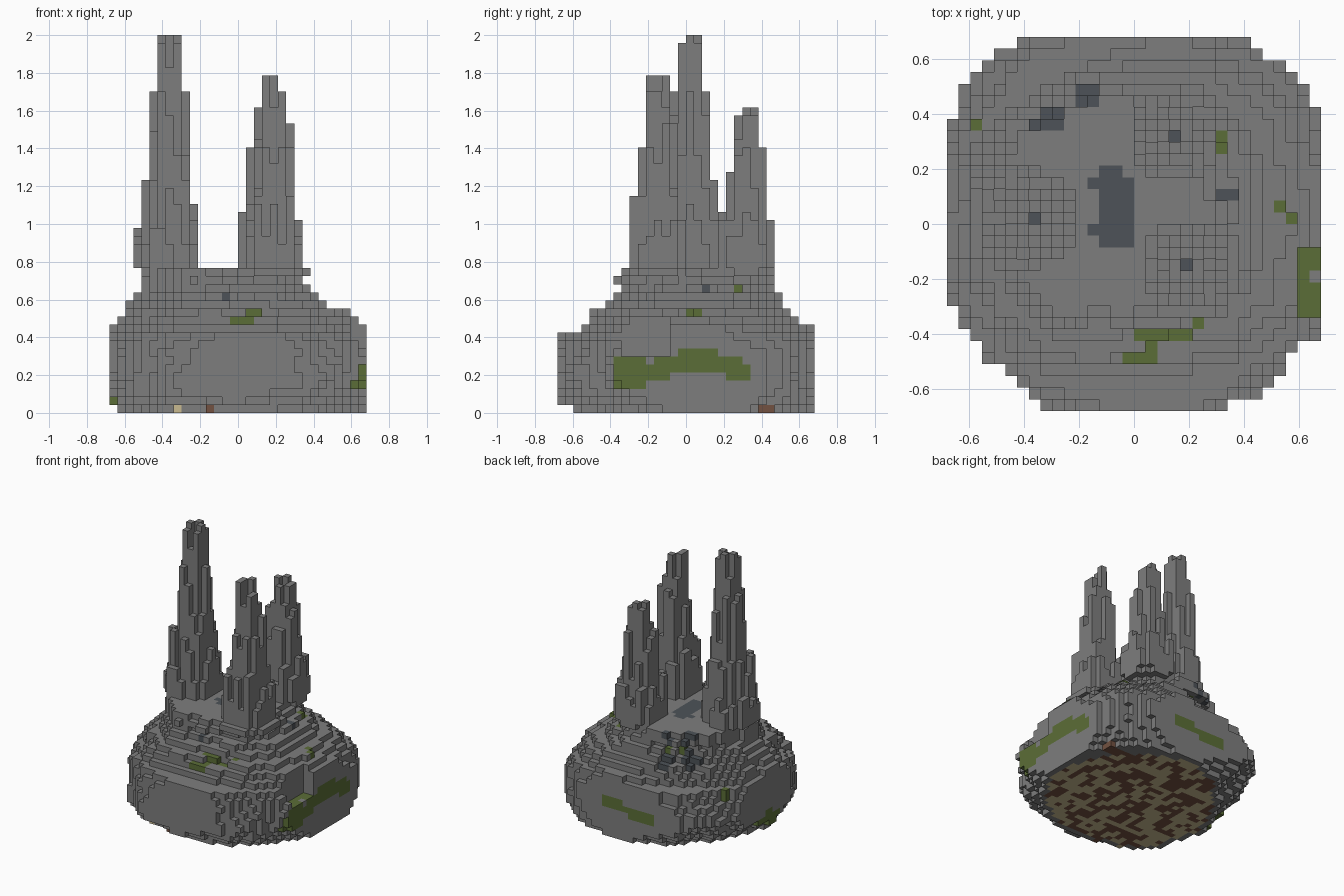
import bpy, bmesh, math, random
from mathutils import Vector, noise

random.seed(7)
cube = bpy.data.objects.get("Cube")
if cube:
    bpy.data.objects.remove(cube)

HALF = 16                 # half width of the grid in blocks
V = 2 / 47                # block size

COLOURS = {
    "stone grey": (0.208, 0.208, 0.208),
    "moss green": (0.105, 0.155, 0.038),
    "vent slate": (0.075, 0.086, 0.098),
    "bed sand": (0.58, 0.49, 0.28),
    "bed brown": (0.17, 0.083, 0.052),
}
STONE, MOSS, SLATE, SAND, BROWN = range(5)
materials = []
for name, rgb in COLOURS.items():
    m = bpy.data.materials.new(name)
    m.use_nodes = True
    m.diffuse_color = (*rgb, 1)
    bsdf = m.node_tree.nodes["Principled BSDF"]
    bsdf.inputs["Base Color"].default_value = (*rgb, 1)
    bsdf.inputs["Roughness"].default_value = 0.9
    materials.append(m)


def centre(c):
    return Vector(((c[0] - HALF + 0.5) * V, (c[1] - HALF + 0.5) * V, (c[2] + 0.5) * V))


def inside(p, box):
    return all(lo <= v <= hi for v, (lo, hi) in zip(p, box))


# Mound outline: height and radius
PROFILE = [(0, 0.63), (0.06, 0.68), (0.12, 0.73), (0.2, 0.765), (0.3, 0.755), (0.42, 0.705),
           (0.49, 0.64), (0.57, 0.54), (0.66, 0.44), (0.77, 0.38)]
# Directions and depths of hollows in the upper slope: front ledge and back gully
HOLLOWS = [(0.2 - math.pi / 2, 0.1), (2.05, 0.09)]
LEDGE_CUT = ((0.6, 0.7), (-0.36, -0.08), (0.31, 0.6))


def mound_radius(z):
    for (z0, r0), (z1, r1) in zip(PROFILE, PROFILE[1:]):
        if z <= z1:
            return r0 + (r1 - r0) * (z - z0) / (z1 - z0)


# Rounded mound, clipped by the square grid, leaning back at the top
def in_mound(c):
    p = centre(c)
    lean = max(0, p.z - 0.47)
    x, y = p.x - 0.02 + 0.45 * lean, p.y - 0.02 - 0.15 * lean
    angle = math.atan2(y, x)
    radius = mound_radius(p.z) + 0.06 * noise.noise(p * 6)
    if p.z < 0.17:
        radius += (1 - p.z / 0.17) * (0.05 * math.sin(2 * angle) + 0.03 * math.cos(angle))
    elif 0.42 < p.z < 0.68:
        for direction, depth in HOLLOWS:
            radius -= depth * max(0, math.cos(angle - direction)) ** 5
    return math.hypot(x, y) < radius and not inside(p, LEDGE_CUT)


mound = {}
for i in range(2 * HALF):
    for j in range(2 * HALF):
        for k in range(18):
            if in_mound((i, j, k)):
                mound[i, j, k] = STONE

# Slate crescent on the plateau and mottled bed on the underside
for (i, j, k) in list(mound):
    p = centre((i, j, k))
    if k == 17 and p.x < 0 and math.hypot(p.x + 0.08, (p.y - 0.06) * 0.75) < 0.11:
        if math.hypot(p.x + 0.21, p.y - 0.06) > 0.08:
            mound[i, j, k] = SLATE
    if k == 0:
        inner = all((i + a, j + b, 0) in mound for a, b in ((1, 0), (-1, 0), (0, 1), (0, -1)))
        if inner and math.hypot(p.x, p.y) < 0.63:
            mound[i, j, k] = SAND if noise.noise(Vector((p.x, p.y, 0.3)) * 14) > 0 else BROWN
        elif p.y < 0 and i in (8, 12):             # bed showing at the front rim
            mound[i, j, k] = SAND if i == 8 else BROWN
        elif p.x > 0 and j in (25, 26):            # bed showing at the left rim
            mound[i, j, k] = BROWN

# Hollow spires: grid position, tallest block per ring, base disc radius
SPIRES = {
    "tall_spire": (7, 16, (47, 40, 29, 23), 2.6),
    "front_spire": (20, 12, (42, 36, 27), 4.6),
    "back_spire": (19, 23, (38, 33, 25), 3.2),
}
spires = {}
for name, (ci, cj, rings, disc) in SPIRES.items():
    cells = {}
    for di in range(-5, 6):
        for dj in range(-5, 6):
            d = math.hypot(di, dj)
            ring = max(1, math.floor(d + 0.35))
            if d < disc:
                cells[ci + di, cj + dj, 17] = STONE
            if d > 0 and ring <= len(rings) and not (ring == 4 and di > 0):
                drop = random.choice((0, 1, 2, 4) if ring == 1 else (0, 1, 3, 5, 8))
                if (di, dj) == (0, 1):             # one full-height block by the opening
                    drop = 0
                for k in range(18, max(21, rings[ring - 1] - drop)):
                    cells[ci + di, cj + dj, k] = STONE
    cells[ci, cj, 17] = SLATE
    spires[name] = cells
    for c in cells:
        mound.pop(c, None)

solid = set(mound)
for cells in spires.values():
    solid |= set(cells)

STEPS = [Vector(s) for s in ((1, 0, 0), (-1, 0, 0), (0, 1, 0), (0, -1, 0), (0, 0, 1), (0, 0, -1))]


def neighbour(c, s):
    return tuple(int(a + b) for a, b in zip(c, s))


# Moss on the stepped ledges, as boxes of influence
LEDGES = [
    ((0.0, 0.21), (-0.44, -0.37), (0.41, 0.58)),
    ((-0.05, 0.1), (-0.5, -0.42), (0.41, 0.53)),
    ((0.2, 0.25), (-0.39, -0.33), (0.45, 0.6)),
    ((0.52, 0.68), (-0.4, -0.2), (0.13, 0.31)),
    ((0.6, 0.68), (-0.2, -0.08), (0.2, 0.31)),
    ((-0.26, -0.12), (0.34, 0.39), (0.45, 0.72)),
    ((-0.18, -0.12), (0.38, 0.43), (0.45, 0.72)),
    ((0.29, 0.34), (0.26, 0.35), (0.4, 0.7)),
    ((0.5, 0.55), (0.04, 0.08), (0.4, 0.6)),
    ((0.55, 0.6), (0.0, 0.04), (0.4, 0.6)),
    ((-0.6, -0.56), (0.34, 0.39), (0.3, 0.6)),
]


def mossy(c):
    p = centre(c)
    if c[0] == 31 and -0.2 < p.y < 0.32:           # band on the left wall
        return abs(p.z - 0.24 - 0.04 * math.cos((p.y - 0.07) * 9)) < 0.055
    if c[1] == 31 and -0.22 < p.x < 0.2:           # band on the back wall
        return abs(p.z - 0.23 - 0.15 * p.x) < 0.04
    if c[0] == 0 and abs(p.y) < 0.14:              # low patch on the right wall
        return p.z < 0.17 - abs(p.y) * 0.4
    return any(inside(p, b) for b in LEDGES)


moss = {}
for c in list(mound):
    p = centre(c)
    if all(neighbour(c, s) in solid for s in STEPS) or c[2] == 0:
        continue
    # Small slate pockets in the back gully and on the upper slope
    if neighbour(c, (0, 0, 1)) not in solid and p.z > 0.4 and (
            math.hypot(p.x + 0.31, p.y - 0.38) < 0.055 or math.hypot(p.x + 0.17, p.y - 0.45) < 0.045):
        mound[c] = SLATE
    elif (c[0], c[2]) == (14, 14) and p.y < 0 or c[1:] == (18, 15) and p.x > 0:
        mound[c] = SLATE
    elif mound[c] == STONE and mossy(c):
        moss[c] = MOSS
        del mound[c]


# Turn blocks into a mesh of outer faces only
def build(name, cells):
    bm = bmesh.new()
    used = sorted(set(cells.values()))
    for c, colour in cells.items():
        mid = centre(c)
        for s in STEPS:
            if neighbour(c, s) in solid:
                continue
            u = Vector((s.y, s.z, s.x))
            w = s.cross(u)
            corners = [mid + (s + a * u + b * w) * V / 2
                       for a, b in ((-1, -1), (1, -1), (1, 1), (-1, 1))]
            face = bm.faces.new([bm.verts.new(q) for q in corners])
            face.material_index = used.index(colour)
    bmesh.ops.remove_doubles(bm, verts=bm.verts, dist=V / 100)
    mesh = bpy.data.meshes.new(name)
    bm.to_mesh(mesh)
    bm.free()
    for index in used:
        mesh.materials.append(materials[index])
    obj = bpy.data.objects.new(name, mesh)
    bpy.context.collection.objects.link(obj)


build("rock_mound", mound)
build("moss_patches", moss)
for name, cells in spires.items():
    build(name, cells)
